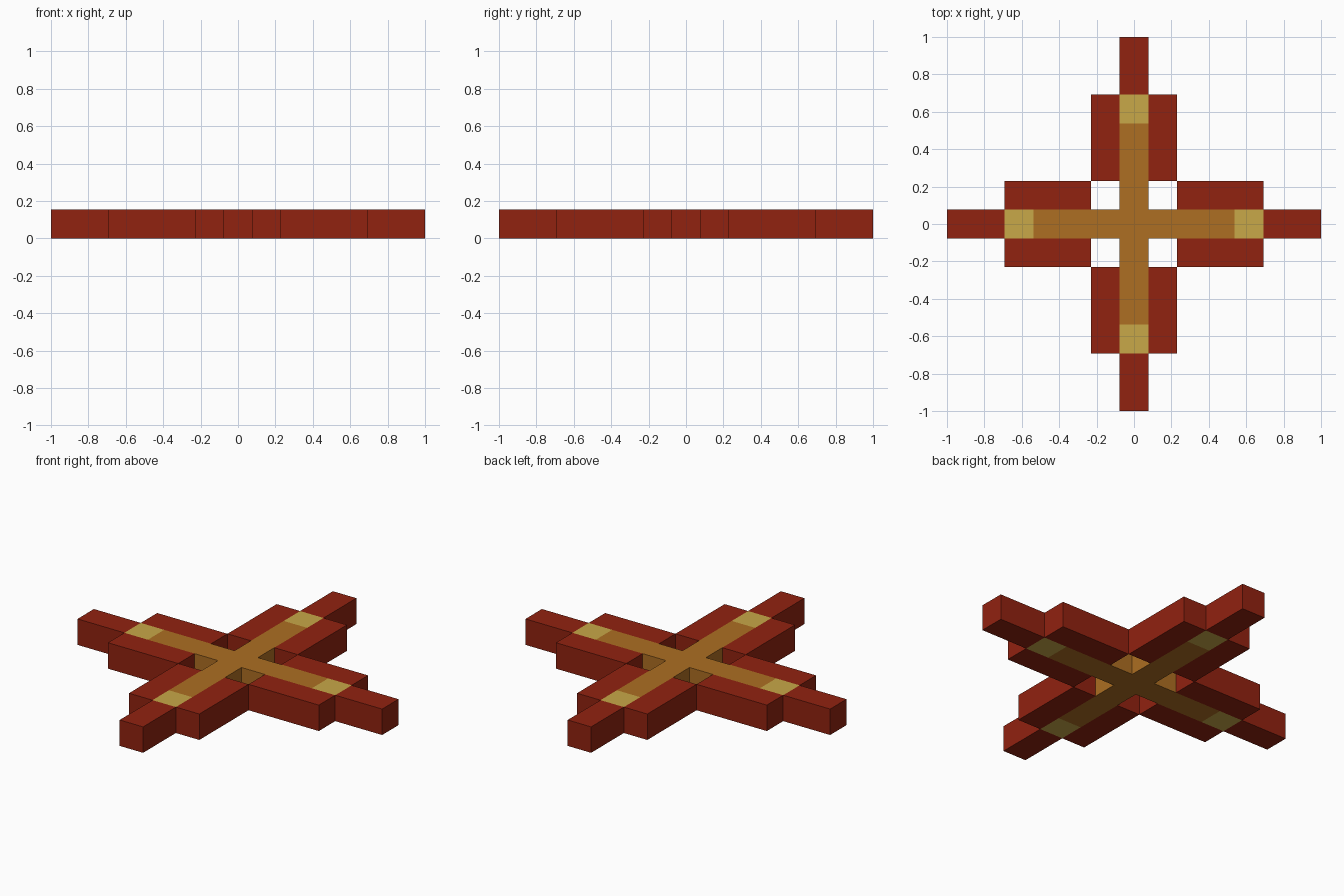
import bpy, bmesh

if "Cube" in bpy.data.objects:
    bpy.data.objects.remove(bpy.data.objects["Cube"])

U = 2 / 13                                   # one square unit of the plan
CUTS = [-6.5, -4.5, -3.5, -1.5, -0.5, 0.5, 1.5, 3.5, 4.5, 6.5]


def material(name, rgb):
    mat = bpy.data.materials.new(name)
    mat.diffuse_color = (*rgb, 1)
    mat.use_nodes = True
    mat.node_tree.nodes["Principled BSDF"].inputs["Base Color"].default_value = mat.diffuse_color
    return mat


def filled(x, y):
    """True inside the plan: two crossing bars plus a rail on each side of every arm."""
    far, near = max(abs(x), abs(y)), min(abs(x), abs(y))
    return near < 0.5 or (near < 1.5 and 1.5 < far < 4.5)


def colour(x, y):
    """0 red rails and points, 1 amber inner cross, 2 yellow squares."""
    far, near = max(abs(x), abs(y)), min(abs(x), abs(y))
    if near > 0.5 or far > 4.5:
        return 0
    return 2 if far > 3.5 else 1


# Flat plan of the star
bm = bmesh.new()
grid = {(x, y): bm.verts.new((x, y, 0)) for x in CUTS for y in CUTS}
spans = list(zip(CUTS, CUTS[1:]))
for x0, x1 in spans:
    for y0, y1 in spans:
        if filled((x0 + x1) / 2, (y0 + y1) / 2):
            bm.faces.new([grid[p] for p in ((x0, y0), (x1, y0), (x1, y1), (x0, y1))])
bmesh.ops.delete(bm, geom=[v for v in bm.verts if not v.link_faces], context='VERTS')

# Thickness
top = bmesh.ops.extrude_face_region(bm, geom=bm.faces[:], use_keep_orig=True)['geom']
bmesh.ops.translate(bm, vec=(0, 0, 1),
                    verts=[g for g in top if isinstance(g, bmesh.types.BMVert)])
bmesh.ops.recalc_face_normals(bm, faces=bm.faces[:])

# Each face takes the colour of the square just behind it
for f in bm.faces:
    f.normal_update()
    p = f.calc_center_median() - f.normal * 0.25
    f.material_index = colour(p.x, p.y)
bmesh.ops.scale(bm, vec=(U, U, U), verts=bm.verts[:])

mesh = bpy.data.meshes.new("four_point_star")
bm.to_mesh(mesh)
bm.free()
for mat in (material("dark_red", (0.283, 0.016, 0.005)),
            material("amber", (0.418, 0.156, 0.016)),
            material("pale_yellow", (0.578, 0.392, 0.065))):
    mesh.materials.append(mat)
star = bpy.data.objects.new("four_point_star", mesh)
bpy.context.collection.objects.link(star)
